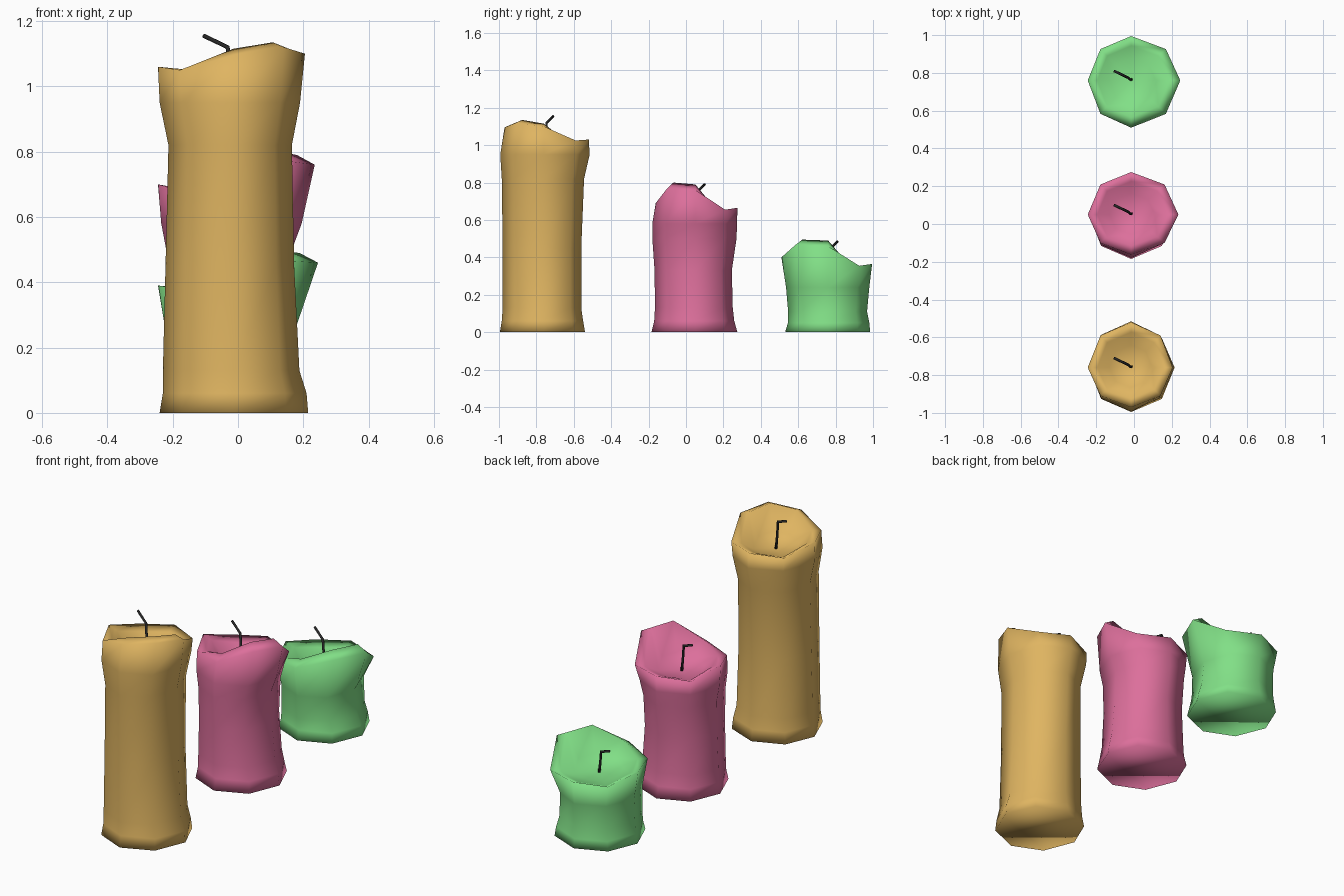
import bpy, bmesh
from math import cos, sin, pi
from mathutils import Vector

if "Cube" in bpy.data.objects:
    bpy.data.objects.remove(bpy.data.objects["Cube"])

N = 8
CX = -0.015


def material(name, rgb):
    m = bpy.data.materials.new(name)
    m.diffuse_color = (*rgb, 1)
    m.use_nodes = True
    m.node_tree.nodes["Principled BSDF"].inputs["Base Color"].default_value = m.diffuse_color
    return m


def add_object(name, bm, mat):
    bmesh.ops.recalc_face_normals(bm, faces=bm.faces)
    me = bpy.data.meshes.new(name)
    bm.to_mesh(me)
    bm.free()
    for p in me.polygons:
        p.use_smooth = True
    me.materials.append(mat)
    ob = bpy.data.objects.new(name, me)
    bpy.context.collection.objects.link(ob)
    return ob


def bridge(bm, a, b):
    n = len(a)
    for i in range(n):
        j = (i + 1) % n
        bm.faces.new((a[i], a[j], b[j], b[i]))


def ring(bm, cy, left, right, front, back, heights):
    # eight-sided ring with its own extent on each of the four sides
    out = []
    for i in range(N):
        c, s = cos(i * pi / 4), sin(i * pi / 4)
        x = CX + c * ((right - CX) if c > 0 else (CX - left))
        y = cy + s * ((back - cy) if s > 0 else (cy - front))
        out.append(bm.verts.new((x, y, heights[i])))
    return out


def candle(name, cy, profile, rim, rim_z, lip_dz, bowl_z, rgb):
    bm = bmesh.new()
    # lumpy wax wall
    rings = [ring(bm, cy, *row[1:], [row[0]] * N) for row in profile]
    # melted uneven rim, rounded lip and hollow pool
    rings.append(ring(bm, cy, *rim, rim_z))
    l, r, f, b = rim
    lip_z = [z + d for z, d in zip(rim_z, lip_dz)]
    for k, t in ((0.78, 0.0), (0.5, 0.75)):
        ext = [CX + (l - CX) * k, CX + (r - CX) * k, cy + (f - cy) * k, cy + (b - cy) * k]
        rings.append(ring(bm, cy, *ext, [z + (bowl_z - z) * t for z in lip_z]))
    for a, c in zip(rings, rings[1:]):
        bridge(bm, a, c)
    bm.faces.new(rings[0])
    centre = bm.verts.new((CX, cy, bowl_z))
    top = rings[-1]
    for i in range(N):
        bm.faces.new((top[i], top[(i + 1) % N], centre))
    add_object(name, bm, material(name + "_wax", rgb))


def wick(name, cy, base_z, bend_z, mat):
    # thin bent tube
    path = [Vector(p) for p in ((-0.012, cy, base_z), (-0.02, cy, (base_z + bend_z) / 2),
                                (-0.032, cy + 0.01, bend_z), (-0.105, cy + 0.045, bend_z + 0.035))]
    bm = bmesh.new()
    rings = []
    for i, p in enumerate(path):
        d = path[min(i + 1, 3)] - path[max(i - 1, 0)]
        q = d.to_track_quat('Z', 'Y')
        rings.append([bm.verts.new(p + q @ Vector((0.007 * cos(k * pi / 3), 0.007 * sin(k * pi / 3), 0)))
                      for k in range(6)])
    for a, b in zip(rings, rings[1:]):
        bridge(bm, a, b)
    bm.faces.new(rings[0])
    bm.faces.new(rings[-1])
    add_object(name, bm, mat)


LIP = [0.03, -0.015, -0.02, -0.02, -0.02, 0.0, 0.03, 0.03]

# profile rows: z, left, right, front, back
candle("tall_candle", -0.76,
       [(0, -.24, .215, -.995, -.54), (.06, -.23, .21, -.985, -.55), (.13, -.23, .188, -.98, -.56),
        (.45, -.222, .172, -.98, -.56), (.82, -.213, .165, -.985, -.545), (.95, -.24, .19, -.993, -.515)],
       (-.245, .205, -.97, -.52),
       [1.10, 1.025, 1.03, 1.02, 1.06, 1.05, 1.095, 1.12],
       [.015, -.015, -.02, -.02, -.02, 0, .02, .015], .965, (.74, .46, .12))
candle("medium_candle", 0.05,
       [(0, -.24, .215, -.185, .275), (.06, -.23, .205, -.17, .258), (.13, -.23, .188, -.166, .25),
        (.33, -.222, .17, -.168, .245), (.5, -.22, .165, -.18, .27), (.58, -.235, .195, -.18, .273)],
       (-.245, .235, -.162, .275),
       [.76, .655, .665, .655, .70, .68, .69, .77], LIP, .61, (.72, .16, .33))
candle("short_candle", 0.76,
       [(0, -.24, .215, .53, .985), (.05, -.23, .205, .545, .98), (.11, -.225, .185, .546, .968),
        (.24, -.22, .17, .535, .98)],
       (-.245, .245, .51, .995),
       [.46, .355, .365, .355, .39, .38, .40, .465], LIP, .33, (.22, .74, .24))

black = material("wick_black", (.02, .02, .02))
wick("tall_wick", -0.755, .955, 1.12, black)
wick("medium_wick", 0.055, .60, .755, black)
wick("short_wick", 0.765, .32, .45, black)
